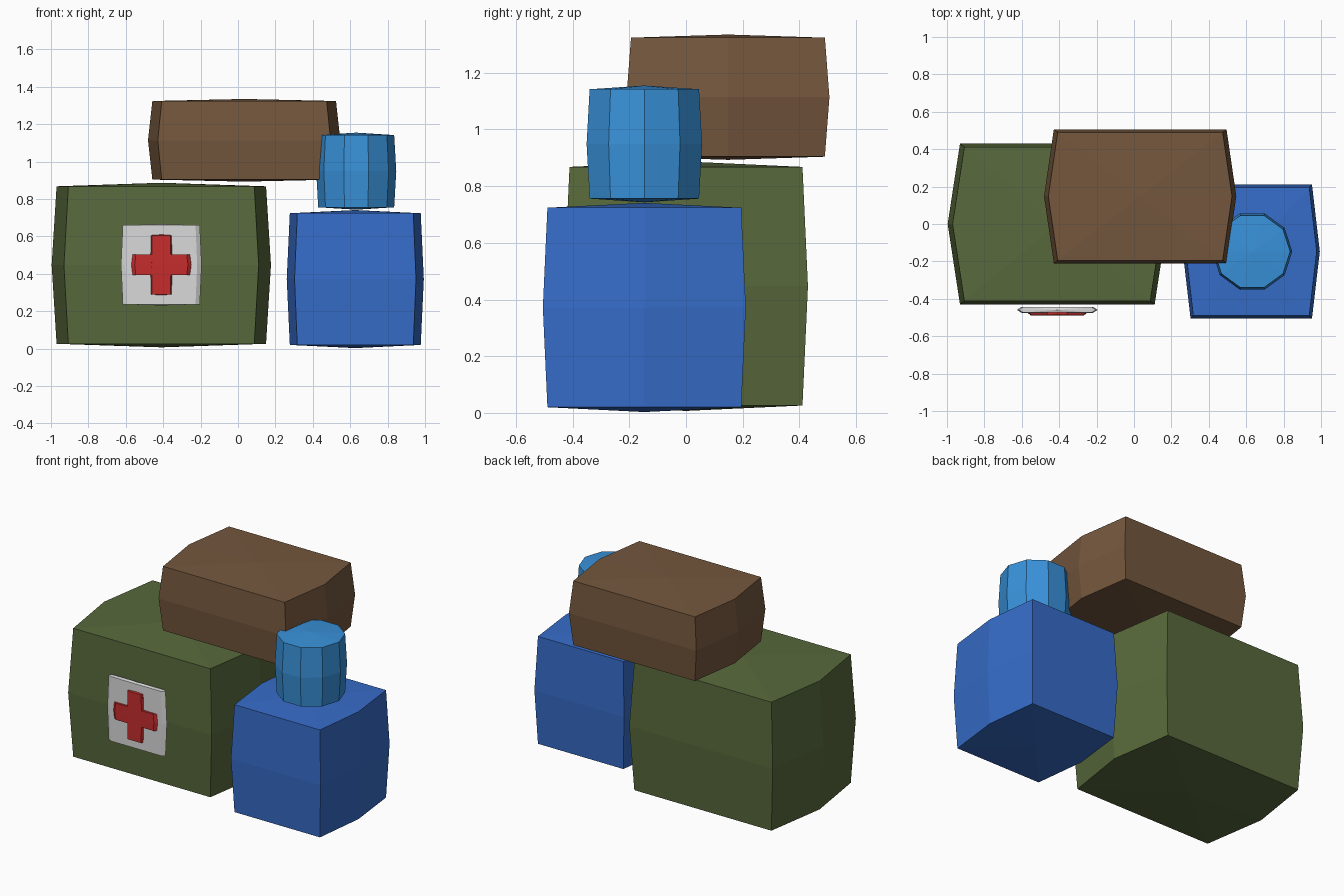
import bpy
import bmesh
import math

if "Cube" in bpy.data.objects:
    bpy.data.objects.remove(bpy.data.objects["Cube"])


def material(name, rgb):
    m = bpy.data.materials.new(name)
    m.diffuse_color = (*rgb, 1.0)
    m.use_nodes = True
    m.node_tree.nodes["Principled BSDF"].inputs["Base Color"].default_value = m.diffuse_color
    return m


OLIVE = material("olive green", (0.098, 0.141, 0.045))
BROWN = material("leather brown", (0.175, 0.095, 0.047))
BLUE = material("blue", (0.037, 0.150, 0.58))
SKY = material("light blue", (0.040, 0.285, 0.70))
WHITE = material("white", (0.70, 0.70, 0.70))
RED = material("red", (0.56, 0.026, 0.026))


def bulged_prism(name, profile, centre, z_low, z_high, apex, swell, mat):
    """Three-ring prism, wider at mid height, with shallow pointed caps."""
    cx, cy = centre
    n = len(profile)
    bm = bmesh.new()
    rings = []
    for z, s in ((z_low, 1), ((z_low + z_high) / 2, swell), (z_high, 1)):
        rings.append([bm.verts.new((cx + x * s, cy + y * s, z)) for x, y in profile])
    bottom = bm.verts.new((cx, cy, z_low - apex))
    top = bm.verts.new((cx, cy, z_high + apex))
    for i in range(n):
        j = (i + 1) % n
        for a, b in zip(rings, rings[1:]):
            bm.faces.new((a[i], a[j], b[j], b[i]))
        bm.faces.new((rings[0][j], rings[0][i], bottom))
        bm.faces.new((rings[2][i], rings[2][j], top))
    bmesh.ops.recalc_face_normals(bm, faces=bm.faces)
    me = bpy.data.meshes.new(name)
    bm.to_mesh(me)
    bm.free()
    me.materials.append(mat)
    ob = bpy.data.objects.new(name, me)
    bpy.context.collection.objects.link(ob)
    return ob


def stuffed_box(name, centre, hx, hx_mid, hy, z_low, z_high, apex, mat, swell=1.047):
    """Box whose left and right sides are pushed out along the middle."""
    profile = [(-hx, -hy), (hx, -hy), (hx_mid, 0), (hx, hy), (-hx, hy), (-hx_mid, 0)]
    return bulged_prism(name, profile, centre, z_low, z_high, apex, swell, mat)


# Large packs
stuffed_box("green_pack", (-0.41, 0.0), 0.497, 0.56, 0.411, 0.026, 0.868, 0.019, OLIVE)
stuffed_box("blue_pack", (0.627, -0.147), 0.31, 0.35, 0.342, 0.02, 0.724, 0.017, BLUE)
stuffed_box("brown_pack", (0.033, 0.148), 0.441, 0.491, 0.342, 0.904, 1.324, 0.011, BROWN)

# Ten-sided canister on the blue pack
decagon = [(0.203 * math.cos(math.tau * i / 10), 0.203 * math.sin(math.tau * i / 10))
           for i in range(10)]
bulged_prism("canister", decagon, (0.632, -0.147), 0.756, 1.142, 0.013, 1.055, SKY)

# First aid panel on the front of the green pack
stuffed_box("white_panel", (-0.41, -0.459), 0.183, 0.206, 0.015, 0.237, 0.66, 0.006, WHITE)
stuffed_box("cross_upright", (-0.41, -0.475), 0.049, 0.055, 0.0125, 0.29, 0.606, 0.004, RED)
stuffed_box("cross_bar", (-0.41, -0.475), 0.136, 0.153, 0.0125, 0.394, 0.503, 0.002, RED)
